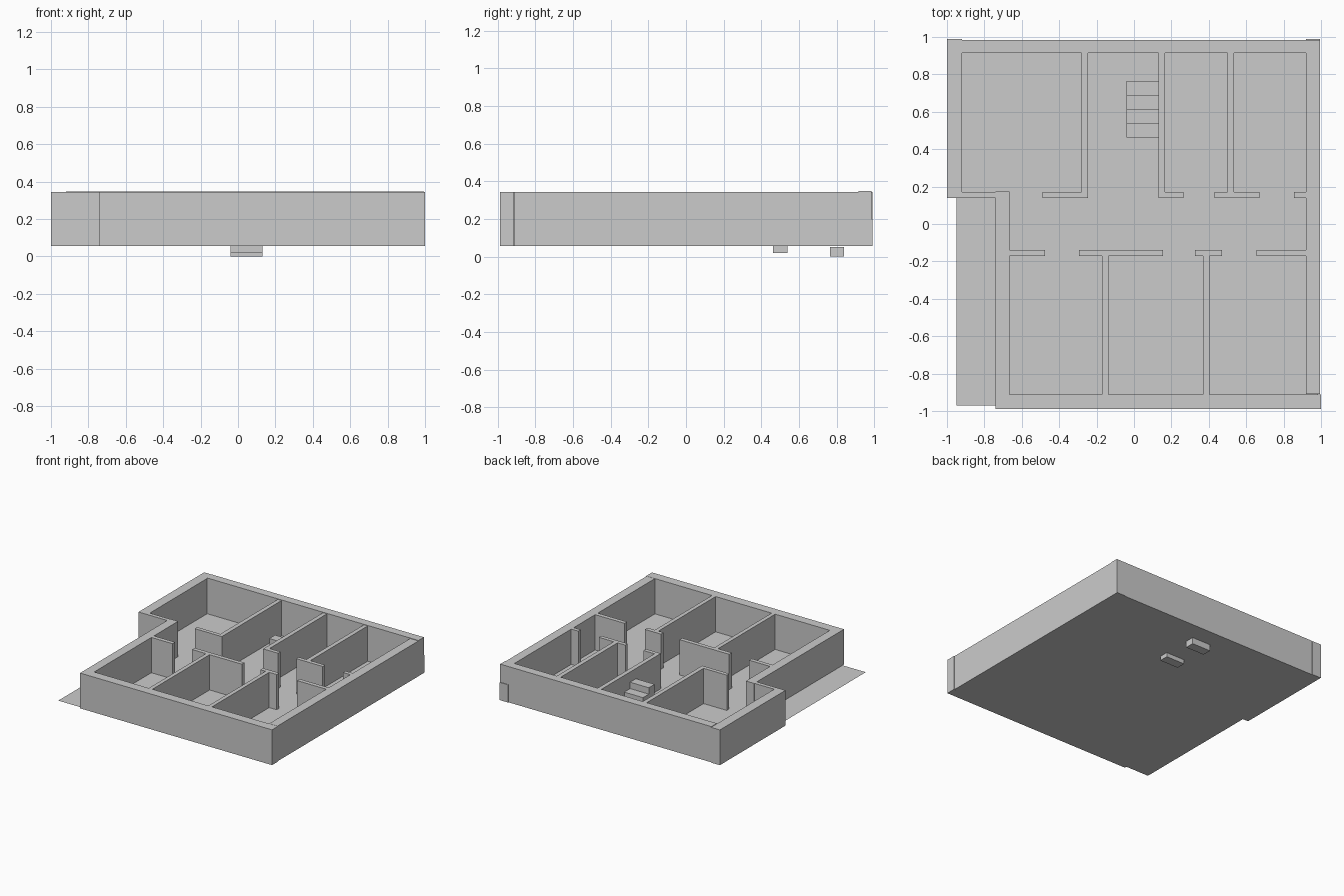
import bpy

if "Cube" in bpy.data.objects:
    bpy.data.objects.remove(bpy.data.objects["Cube"])

FLOOR, TOP = 0.055, 0.344


def box(name, x0, x1, y0, y1, z0=FLOOR, z1=TOP):
    """Axis-aligned box between the given bounds."""
    bpy.ops.mesh.primitive_cube_add(
        size=1, location=((x0 + x1) / 2, (y0 + y1) / 2, (z0 + z1) / 2))
    ob = bpy.context.object
    ob.name = name
    ob.scale = (x1 - x0, y1 - y0, z1 - z0)
    bpy.ops.object.transform_apply(location=False, rotation=False, scale=True)
    return ob


# Thin floor sheet, also forming the open terrace at front left
bpy.ops.mesh.primitive_plane_add(size=1, location=(0.0175, 0.0075, FLOOR))
floor = bpy.context.object
floor.name = "floor"
floor.scale = (1.935, 1.955, 1)

# Thick outer walls
box("outer_wall_left_back", -1.0, -0.92, 0.14, 0.99)
box("outer_wall_back", -0.92, 0.995, 0.915, 0.985, z1=0.348)
box("outer_wall_right", 0.92, 0.995, -0.91, 0.915)
box("outer_wall_front", -0.665, 1.0, -0.988, -0.912)
box("outer_wall_left_front", -0.74, -0.665, -0.988, 0.175)
box("corner_plinth", 0.92, 0.995, 0.985, 0.99, z1=0.20)

# Corridor walls, with gaps left for the doorways
for i, (x0, x1) in enumerate([(-0.92, -0.74), (-0.49, -0.245), (0.13, 0.265),
                              (0.43, 0.67), (0.855, 0.92)]):
    box(f"corridor_wall_back_{i}", x0, x1, 0.14, 0.172)
for i, (x0, x1) in enumerate([(-0.665, -0.475), (-0.295, 0.155),
                              (0.325, 0.47), (0.655, 0.92)]):
    box(f"corridor_wall_front_{i}", x0, x1, -0.172, -0.138)

# Partitions between rooms
for i, x in enumerate([-0.28, 0.13, 0.50]):
    box(f"partition_back_{i}", x, x + 0.035, 0.172, 0.915)
for i, x in enumerate([-0.17, 0.37]):
    box(f"partition_front_{i}", x, x + 0.033, -0.912, -0.172)

# Stair rising towards the corridor; the top step sits on a post
rise, run = 0.052, 0.0755
for i in range(5):
    y1 = 0.84 - i * run
    z0 = 0.02 if i == 4 else i * rise + (0.004 if i else 0)
    box(f"stair_step_{i}", -0.04, 0.13, y1 - run, y1, z0, (i + 1) * rise)
